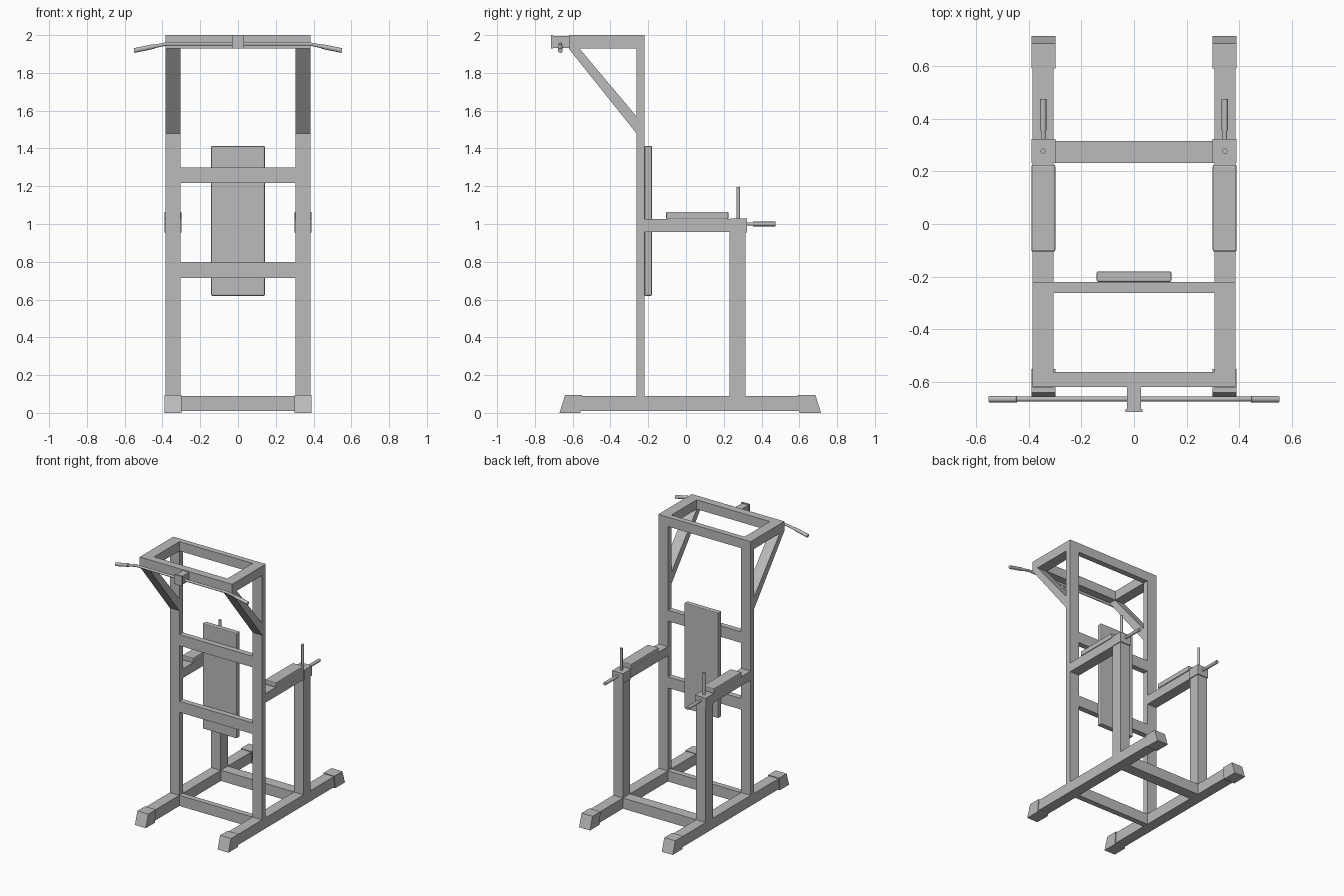
import bpy
import bmesh
from mathutils import Vector

cube = bpy.data.objects.get("Cube")
if cube:
    bpy.data.objects.remove(cube, do_unlink=True)

grey = bpy.data.materials.new("plain grey")
grey.use_nodes = True
COLOUR = (0.5, 0.5, 0.5, 1)
grey.diffuse_color = COLOUR
grey.node_tree.nodes["Principled BSDF"].inputs["Base Color"].default_value = COLOUR


def finish(name, bm, bevel=0, smooth=False):
    bmesh.ops.recalc_face_normals(bm, faces=bm.faces)
    mesh = bpy.data.meshes.new(name)
    bm.to_mesh(mesh)
    bm.free()
    mesh.materials.append(grey)
    ob = bpy.data.objects.new(name, mesh)
    bpy.context.collection.objects.link(ob)
    if bevel:
        mod = ob.modifiers.new("soft edge", 'BEVEL')
        mod.width = bevel
        mod.segments = 2
    if smooth:
        for o in bpy.context.selected_objects:
            o.select_set(False)
        ob.select_set(True)
        bpy.context.view_layer.objects.active = ob
        bpy.ops.object.shade_smooth_by_angle()
    return ob


def box(name, x, y, z, bevel=0):
    bm = bmesh.new()
    bmesh.ops.create_cube(bm, size=1)
    for v in bm.verts:
        v.co = [r[0] if c < 0 else r[1] for c, r in zip(v.co, (x, y, z))]
    return finish(name, bm, bevel)


def extrude_x(name, profile, x0, x1):
    """Side profile of (y, z) points, extruded across x."""
    bm = bmesh.new()
    face = bm.faces.new([bm.verts.new((x0, y, z)) for y, z in profile])
    new = bmesh.ops.extrude_face_region(bm, geom=[face])["geom"]
    bmesh.ops.translate(bm, vec=(x1 - x0, 0, 0),
                        verts=[g for g in new if isinstance(g, bmesh.types.BMVert)])
    return finish(name, bm)


def rod(name, a, b, radius):
    a, b = Vector(a), Vector(b)
    bm = bmesh.new()
    bmesh.ops.create_cone(bm, cap_ends=True, segments=20, radius1=radius,
                          radius2=radius, depth=(b - a).length)
    turn = (b - a).to_track_quat('Z', 'Y')
    for v in bm.verts:
        v.co = turn @ v.co + (a + b) / 2
    return finish(name, bm, smooth=True)


def span(side, inner, outer):
    return tuple(sorted((side * inner, side * outer)))


for side, word in ((1, "left"), (-1, "right")):
    tube = span(side, 0.305, 0.385)
    wide = span(side, 0.299, 0.39)
    # Base rail with slanted end feet
    box(word + "_base_rail", tube, (-0.6, 0.64), (0.01, 0.09))
    extrude_x(word + "_front_foot",
              [(-0.67, 0), (-0.56, 0), (-0.55, 0.095), (-0.64, 0.095)], *wide)
    extrude_x(word + "_rear_foot",
              [(0.715, 0), (0.6, 0), (0.59, 0.095), (0.685, 0.095)], *wide)
    # Tall upright, top beam and diagonal brace
    box(word + "_upright", tube, (-0.262, -0.22), (0.09, 2))
    box(word + "_top_beam", tube, (-0.62, -0.262), (1.93, 2))
    extrude_x(word + "_brace",
              [(-0.622, 1.93), (-0.565, 1.93), (-0.262, 1.57), (-0.262, 1.48)], *tube)
    # Dip station
    box(word + "_rear_post", tube, (0.23, 0.315), (0.09, 0.955))
    box(word + "_dip_arm", tube, (-0.22, 0.235), (0.957, 1.026))
    box(word + "_post_cap", wide, (0.232, 0.322), (0.955, 1.03))
    box(word + "_arm_pad", wide, (-0.105, 0.225), (1.026, 1.064), 0.006)
    x = side * 0.345
    rod(word + "_upright_handle", (x, 0.277, 1.03), (x, 0.277, 1.195), 0.01)
    rod(word + "_rear_handle", (x, 0.32, 1), (x, 0.37, 1), 0.009)
    rod(word + "_rear_grip", (x, 0.355, 1), (x, 0.475, 1), 0.012)
    # Drooping end of the pull-up bar
    rod(word + "_bar_end", (side * 0.38, -0.665, 1.953),
        (side * 0.55, -0.665, 1.918), 0.009)
    rod(word + "_bar_grip", (side * 0.445, -0.665, 1.94),
        (side * 0.55, -0.665, 1.918), 0.0125)

# Cross members
inner = (-0.305, 0.305)
box("front_base_crossbar", inner, (-0.262, -0.22), (0.01, 0.09))
box("rear_base_crossbar", inner, (0.232, 0.315), (0.01, 0.09))
box("lower_crossbar", inner, (-0.262, -0.22), (0.715, 0.798))
box("upper_crossbar", inner, (-0.262, -0.22), (1.217, 1.3))
box("top_rear_beam", inner, (-0.262, -0.22), (1.93, 2))
box("top_front_beam", inner, (-0.62, -0.562), (1.93, 2))

# Back rest
box("back_pad", (-0.142, 0.142), (-0.22, -0.18), (0.62, 1.413), 0.006)

# Pull-up bar and its bracket
rod("pull_up_bar", (-0.385, -0.665, 1.953), (0.385, -0.665, 1.953), 0.009)
box("bar_bracket", (-0.027, 0.027), (-0.705, -0.62), (1.932, 1.995))
box("bracket_cap", (-0.033, 0.033), (-0.715, -0.703), (1.928, 2))
